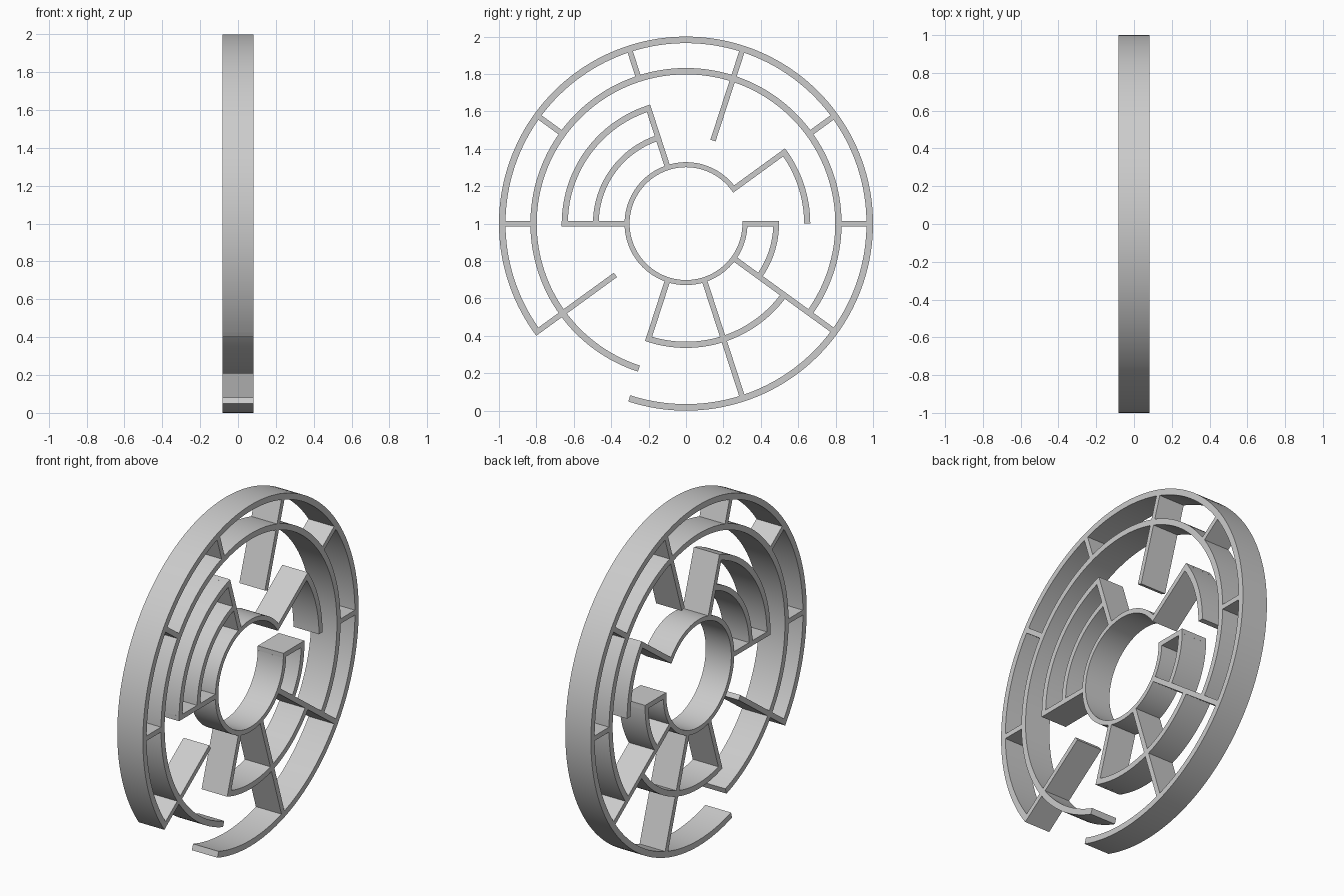
import bpy, bmesh
from math import sin, cos, radians, asin, degrees

if "Cube" in bpy.data.objects:
    bpy.data.objects.remove(bpy.data.objects["Cube"])

DEPTH = 0.083                                # half thickness along x
R = [0.315, 0.482, 0.648, 0.815, 0.9825]     # ring centre radii
HW = [0.0135, 0.0155, 0.0165, 0.017, 0.0175] # ring half widths
WALL = 0.0145                                # radial wall half width

# (ring, start angle, end angle), measured from +y towards +z
ARCS = [(0, 36, 360), (1, 108, 180), (1, 324, 360), (2, 0, 36), (2, 108, 180),
        (2, 252, 324), (3, 324, 612), (4, 252, 576)]
# (angle, first ring, last ring)
WALLS = [(0, 0, 1), (0, 3, 4), (36, 0, 2), (36, 3, 4), (72, 1, 4), (108, 0, 2),
         (108, 3, 4), (144, 3, 4), (180, 0, 2), (180, 3, 4), (216, 1, 4),
         (252, 0, 2), (288, 0, 4), (324, 0, 4)]


def ring_passes(k, a):
    return any(r == k and (s < a < e or s < a + 360 < e) for r, s, e in ARCS)


def wall_at(k, a):
    return any(w == a % 360 and i <= k <= j for w, i, j in WALLS)


def extrude_strip(name, pairs):
    """Solid made from a strip of (inner, outer) points in the y-z plane."""
    bm = bmesh.new()
    secs = []
    for p, q in pairs:
        secs.append([bm.verts.new((x, c[0], c[1] + 1))
                     for x, c in ((-DEPTH, p), (DEPTH, p), (DEPTH, q), (-DEPTH, q))])
    for a, b in zip(secs, secs[1:]):
        for i in range(4):
            j = (i + 1) % 4
            bm.faces.new((a[i], a[j], b[j], b[i]))
    bm.faces.new(secs[0][::-1])
    bm.faces.new(secs[-1])
    bmesh.ops.recalc_face_normals(bm, faces=bm.faces[:])
    me = bpy.data.meshes.new(name)
    bm.to_mesh(me)
    bm.free()
    ob = bpy.data.objects.new(name, me)
    bpy.context.collection.objects.link(ob)
    return ob


def polar(r, a):
    return (r * cos(a), r * sin(a))


# Curved ring walls, trimmed where they butt against a radial wall
objs = []
for k, s, e in ARCS:
    trim = degrees(asin((WALL - 0.001) / R[k]))
    s2 = s + trim if wall_at(k, s) else s
    e2 = e - trim if wall_at(k, e) else e
    n = max(8, round((e2 - s2) / 2.25))
    angs = [radians(s2 + (e2 - s2) * i / n) for i in range(n + 1)]
    objs.append(extrude_strip(f"ring_{k + 1}_wall_{s}",
                [(polar(R[k] - HW[k], a), polar(R[k] + HW[k], a)) for a in angs]))

# Straight radial walls, split wherever a ring runs through them
for ang, i, j in WALLS:
    a = radians(ang)
    u, v = (cos(a), sin(a)), (-sin(a) * WALL, cos(a) * WALL)
    stops = [i] + [k for k in range(i + 1, j) if ring_passes(k, ang)] + [j]
    for p, q in zip(stops, stops[1:]):
        r0 = R[p] + HW[p] - 0.001 if ring_passes(p, ang) else R[p] - HW[p]
        r1 = R[q] - HW[q] + 0.001 if ring_passes(q, ang) else R[q] + HW[q]
        extrude_strip(f"radial_wall_{ang}_{p + 1}",
                      [((r * u[0] - v[0], r * u[1] - v[1]),
                        (r * u[0] + v[0], r * u[1] + v[1])) for r in (r0, r1)])

# Smooth the curved walls, keep their edges sharp
for ob in objs:
    ob.select_set(True)
bpy.context.view_layer.objects.active = objs[0]
bpy.ops.object.shade_smooth_by_angle(angle=radians(30))
